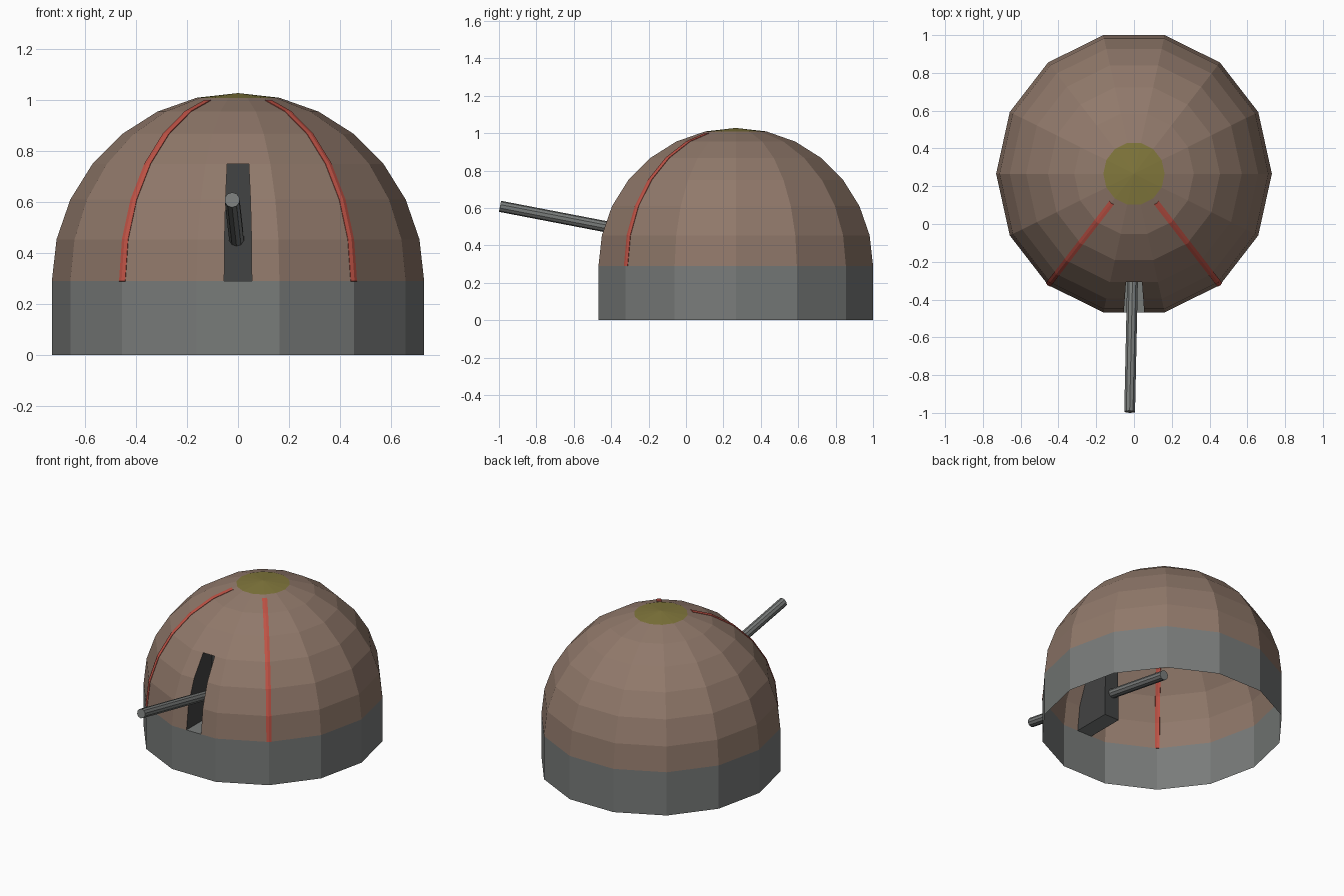
import bpy, bmesh, math
from mathutils import Vector

if "Cube" in bpy.data.objects:
    bpy.data.objects.remove(bpy.data.objects["Cube"])

N = 14                        # sides around the dome
CY, RX, RY = 0.266, 0.73, 0.753
Z0, H = 0.29, 0.738           # top of base wall, dome height above it
STEP = math.radians(90 / 7)


def material(name, rgb):
    m = bpy.data.materials.new(name)
    m.diffuse_color = (*rgb, 1)
    m.use_nodes = True
    m.node_tree.nodes["Principled BSDF"].inputs["Base Color"].default_value = m.diffuse_color
    return m


BROWN = material("brown_dome", (0.28, 0.19, 0.145))
GREY = material("grey_metal", (0.19, 0.2, 0.195))
DARK = material("dark_metal", (0.055, 0.056, 0.056))
RED = material("red_stripe", (0.52, 0.085, 0.06))
OLIVE = material("olive_cap", (0.22, 0.185, 0.045))


def make(name, bm, mats):
    me = bpy.data.meshes.new(name)
    bm.to_mesh(me)
    bm.free()
    for m in mats:
        me.materials.append(m)
    ob = bpy.data.objects.new(name, me)
    bpy.context.collection.objects.link(ob)
    return ob


def pt(k, ring, z=None):
    """Point on column k and ring (0 = rim, 7 = apex)."""
    a = 2 * math.pi * k / N
    r = math.cos(ring * STEP)
    return Vector((RX * r * math.cos(a), CY + RY * r * math.sin(a),
                   Z0 + H * math.sin(ring * STEP) if z is None else z))


def slot_pt(side, ring):
    """Edge of the front slot, a third of the way across the front panel."""
    return pt(10, ring).lerp(pt(11, ring), side / 3)


def quads(bm, cols, skip=lambda c, r: False):
    """Join neighbouring columns of points with quads."""
    vs = [[bm.verts.new(p) for p in c] for c in cols]
    for c in range(len(vs) - 1):
        for r in range(len(vs[c]) - 1):
            if not skip(c, r):
                bm.faces.new((vs[c][r], vs[c + 1][r], vs[c + 1][r + 1], vs[c][r + 1]))


# dome shell with the front slot left open
bm = bmesh.new()
cols = [[pt(k, r) for r in range(7)] for k in range(11)]
cols += [[slot_pt(s, r) for r in range(7)] for s in (1, 2)]
cols += [[pt(k, r) for r in range(7)] for k in range(11, N + 1)]
quads(bm, cols, lambda c, r: c == 11 and r < 3)
bmesh.ops.remove_doubles(bm, verts=bm.verts, dist=1e-4)
make("dome", bm, [BROWN])

# olive top cap
bm = bmesh.new()
apex = bm.verts.new((0, CY, Z0 + H))
rim = [bm.verts.new(pt(k, 6)) for k in range(N)]
for k in range(N):
    bm.faces.new((rim[k], rim[(k + 1) % N], apex))
make("top_cap", bm, [OLIVE])

# grey base wall, open underneath
bm = bmesh.new()
quads(bm, [[pt(k, 0, 0), pt(k, 0)] for k in range(N + 1)])
bmesh.ops.remove_doubles(bm, verts=bm.verts, dist=1e-4)
make("base_wall", bm, [GREY])

# recessed gun slot: side walls, back, roof and floor
bm = bmesh.new()
BACK = -0.21
edge = [[slot_pt(s, r) for r in range(4)] for s in (1, 2)]
rear = [[Vector((p.x, BACK, p.z)) for p in col] for col in edge]
quads(bm, [edge[0], rear[0], rear[1], edge[1]])
for r in (0, 3):
    f = bm.faces.new([bm.verts.new(p) for p in
                      (edge[0][r], edge[1][r], rear[1][r], rear[0][r])])
    f.material_index = 1 if r == 0 else 0
bmesh.ops.remove_doubles(bm, verts=bm.verts, dist=1e-4)
make("gun_slot", bm, [DARK, GREY])

# red stripes folded over two of the dome's vertical edges
for name, k in (("left_stripe", 9), ("right_stripe", 12)):
    bm = bmesh.new()
    cols = [[], [], []]
    for r in (0, 1, 2, 3, 4, 5, 5.8):
        if r == 5.8:
            p, a, b = (pt(j, 5).lerp(pt(j, 6), 0.8) for j in (k, k - 1, k + 1))
        else:
            p, a, b = pt(k, r), pt(k - 1, r), pt(k + 1, r)
        out = (p - Vector((0, CY, Z0))).normalized() * 0.003
        for col, q in zip(cols, (a, p, b)):
            col.append(p + (q - p).normalized() * 0.016 + out if q is not p else p + out)
    quads(bm, cols)
    ob = make(name, bm, [RED])
    mod = ob.modifiers.new("thickness", 'SOLIDIFY')
    mod.thickness = 0.007
    mod.offset = -1

# gun barrel, running from inside the dome out through the slot
tip, tail = Vector((-0.023, -0.994, 0.609)), Vector((0.005, 0.29, 0.362))
axis = tip - tail
bm = bmesh.new()
bmesh.ops.create_cone(bm, cap_ends=True, segments=10, radius1=0.03,
                      radius2=0.03, depth=axis.length)
ob = make("gun_barrel", bm, [GREY])
ob.location = (tip + tail) / 2
ob.rotation_euler = axis.to_track_quat('Z', 'Y').to_euler()
